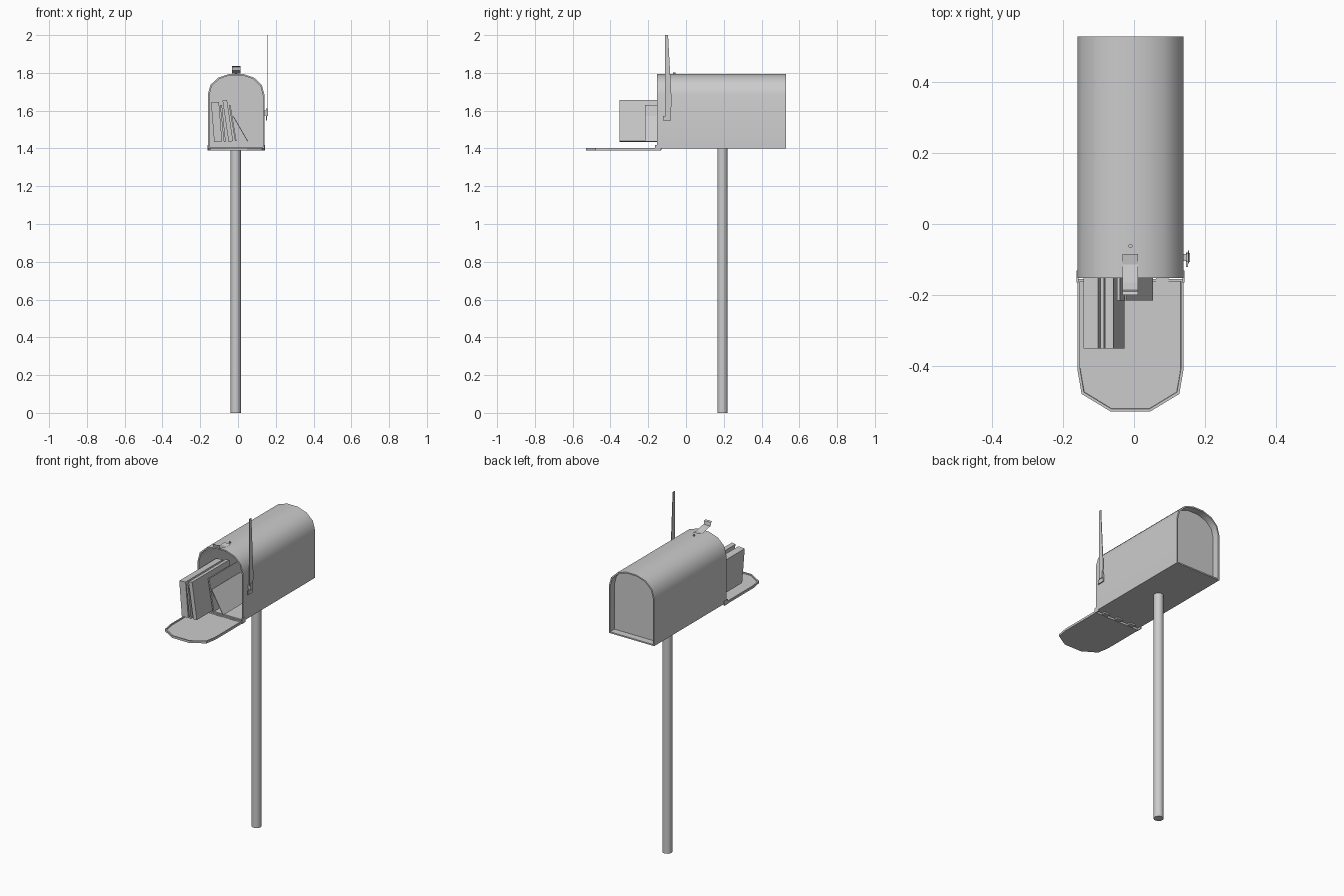
import bpy, bmesh, math
from mathutils import Vector

if "Cube" in bpy.data.objects:
    bpy.data.objects.remove(bpy.data.objects["Cube"])

CX = -0.01  # centre line of the box


def make(name, verts, faces, smooth=None):
    me = bpy.data.meshes.new(name)
    bm = bmesh.new()
    vs = [bm.verts.new(v) for v in verts]
    for f in faces:
        bm.faces.new([vs[i] for i in f])
    bmesh.ops.recalc_face_normals(bm, faces=bm.faces)
    bm.to_mesh(me)
    bm.free()
    ob = bpy.data.objects.new(name, me)
    bpy.context.collection.objects.link(ob)
    if smooth:
        bpy.ops.object.select_all(action='DESELECT')
        ob.select_set(True)
        bpy.context.view_layer.objects.active = ob
        bpy.ops.object.shade_smooth_by_angle(angle=math.radians(smooth))
    return ob


def rings(name, loops, closed=False, caps=False, smooth=None):
    """Skin a row of equal loops; closed joins last to first."""
    n, m = len(loops[0]), len(loops)
    faces = []
    for a in range(m if closed else m - 1):
        b = (a + 1) % m
        faces += [(a*n + i, a*n + (i+1) % n, b*n + (i+1) % n, b*n + i) for i in range(n)]
    if caps:
        faces += [tuple(range(n)), tuple(range((m-1)*n, m*n))]
    return make(name, [v for l in loops for v in l], faces, smooth)


def arch(half, inset=0.0):
    """Arched outline as (x, height) pairs, optionally inset."""
    s = (0.15 - inset) / 0.15
    right = [(x*s, z) for x, z in half]
    zmin, zmax = half[0][1], half[-1][1]
    k = (zmax - zmin - 2*inset) / (zmax - zmin)
    right = [(x, zmin + inset + (z - zmin)*k) for x, z in right]
    return right + [(-x, z) for x, z in reversed(right)]


# box shell: arched tube with wall thickness
half = [(0.15, 1.40), (0.15, 1.684), (0.136, 1.736), (0.095, 1.775), (0.035, 1.795)]


def loop(y, inset):
    return [(CX + x, y, z) for x, z in arch(half, inset)]


rings("box_shell", [loop(-0.153, 0), loop(0.53, 0), loop(0.53, 0.008), loop(-0.153, 0.008)],
      closed=True, smooth=35)
# recessed back panel
rings("back_panel", [loop(0.48, 0.006), loop(0.488, 0.006)], caps=True)

# open door: dished plate with a rim
dhalf = [(0.15, 0.155), (0.15, 0.41), (0.138, 0.48), (0.057, 0.529)]


def dloop(z, inset):
    return [(CX + x, -d, z) for x, d in arch(dhalf, inset)]


rings("door", [dloop(1.396, 0.008), dloop(1.402, 0.007), dloop(1.402, 0), dloop(1.389, 0)], caps=True)


def box(name, x0, x1, y0, y1, z0, z1):
    return rings(name, [[(x0, y0, z), (x1, y0, z), (x1, y1, z), (x0, y1, z)] for z in (z0, z1)], caps=True)


# hinge ears and tabs
for s in (-1, 1):
    x = CX + s*0.1495
    box("hinge_ear", x - 0.003, x + 0.003, -0.165, -0.132, 1.389, 1.418)
for x in (-0.09, 0, 0.09):
    box("hinge_tab", CX + x - 0.018, CX + x + 0.018, -0.165, -0.13, 1.391, 1.40)

# post
rings("post", [[(-0.012 + 0.027*math.cos(t*math.tau/16), 0.193 + 0.027*math.sin(t*math.tau/16), z)
                for t in range(16)] for z in (0, 1.402)], caps=True, smooth=35)

# latch strip bent upward over the opening
path = [(-0.085, 1.802), (-0.115, 1.798), (-0.165, 1.81), (-0.186, 1.812), (-0.19, 1.832), (-0.20, 1.836)]
verts = [(x, y, z) for y, z in path for x in (-0.033, 0.012)]
make("latch", verts, [(2*i, 2*i+1, 2*i+3, 2*i+2) for i in range(len(path)-1)])
# latch rivet
rings("rivet", [[(CX + 0.006*math.cos(t*math.tau/8), -0.062 + 0.006*math.sin(t*math.tau/8), z)
                 for t in range(8)] for z in (1.792, 1.803)], caps=True)

# signal flag
flag = [(-0.112, 2.0), (-0.095, 2.0), (-0.075, 1.635), (-0.082, 1.60), (-0.112, 1.60)]
rings("flag", [[(x, y, z) for y, z in flag] for x in (0.1525, 0.1555)], caps=True)
# flag bracket
box("flag_bracket", 0.148, 0.158, -0.108, -0.082, 1.572, 1.612)
box("flag_foot", 0.147, 0.153, -0.122, -0.08, 1.548, 1.572)
box("flag_pivot", 0.138, 0.150, -0.105, -0.085, 1.575, 1.60)


# leaning letters and parcels
def mail(name, xb, zb, xt, zt, thick, y0, y1):
    b, t = Vector((xb, 0, zb)), Vector((xt, 0, zt))
    d = (t - b).normalized()
    n = Vector((d.z, 0, -d.x)) * thick / 2
    corners = [b - n, b + n, t + n, t - n]
    rings(name, [[(c.x, y, c.z) for c in corners] for y in (y0, y1)], caps=True)


mail("parcel", -0.105, 1.435, -0.122, 1.645, 0.042, -0.352, 0.0)
mail("letter_1", -0.070, 1.435, -0.090, 1.630, 0.010, -0.352, 0.0)
mail("letter_2", -0.038, 1.437, -0.070, 1.655, 0.024, -0.352, 0.0)
mail("letter_3", -0.012, 1.440, -0.044, 1.630, 0.008, -0.216, 0.1)
mail("letter_4", 0.052, 1.437, -0.025, 1.570, 0.004, -0.216, 0.1)
